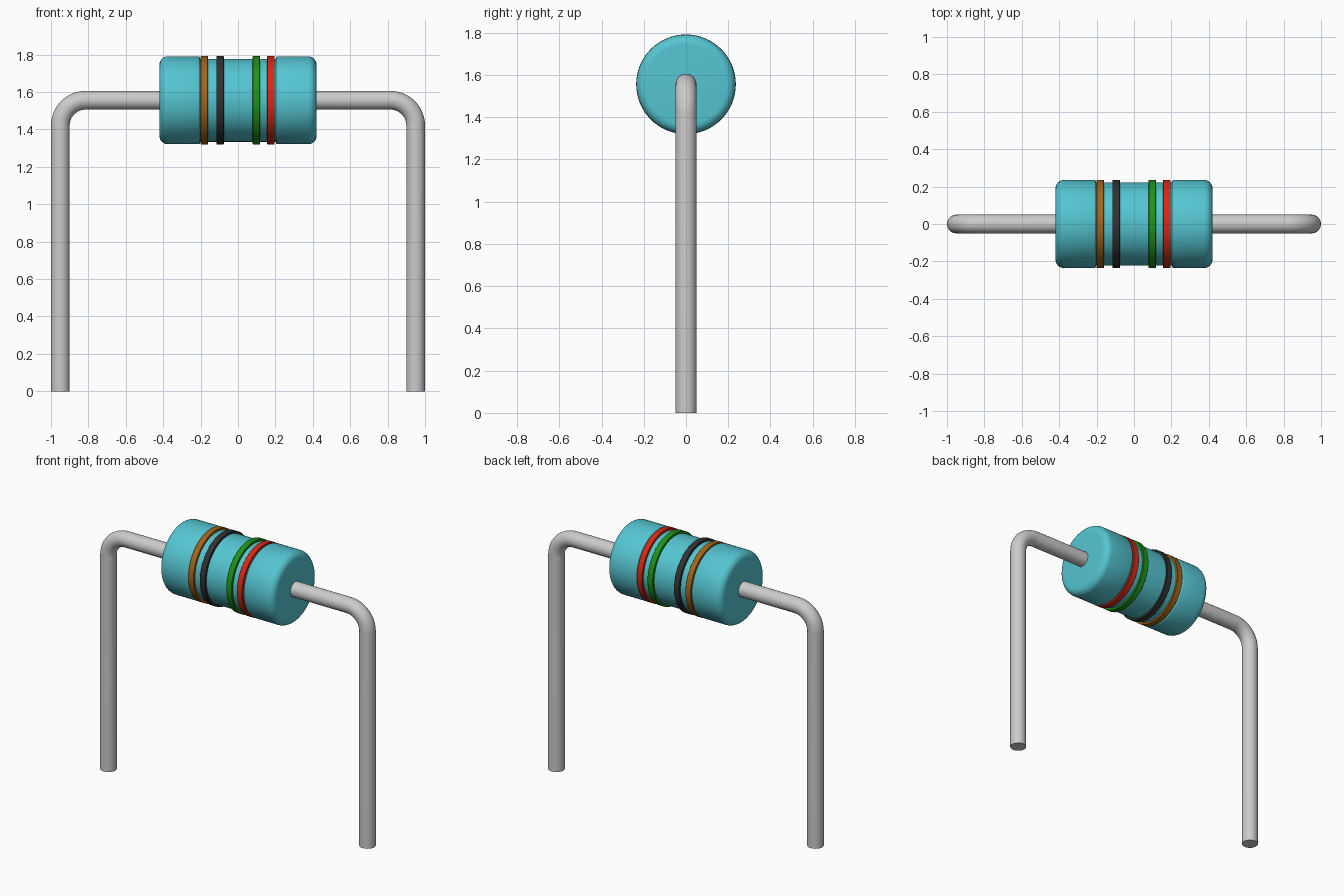
import bpy, bmesh, math
from mathutils import Vector

if "Cube" in bpy.data.objects:
    bpy.data.objects.remove(bpy.data.objects["Cube"])

AXIS_Z = 1.556      # height of the body axis
SEGMENTS = 64


def material(name, rgb):
    m = bpy.data.materials.new(name)
    m.use_nodes = True
    m.diffuse_color = (*rgb, 1)
    bsdf = m.node_tree.nodes["Principled BSDF"]
    bsdf.inputs["Base Color"].default_value = (*rgb, 1)
    bsdf.inputs["Roughness"].default_value = 0.5
    return m


def finish(name, bm, mat):
    bmesh.ops.recalc_face_normals(bm, faces=bm.faces)
    mesh = bpy.data.meshes.new(name)
    bm.to_mesh(mesh)
    bm.free()
    obj = bpy.data.objects.new(name, mesh)
    bpy.context.collection.objects.link(obj)
    mesh.materials.append(mat)
    bpy.ops.object.select_all(action='DESELECT')
    obj.select_set(True)
    bpy.context.view_layer.objects.active = obj
    bpy.ops.object.shade_smooth_by_angle(angle=math.radians(35))
    return obj


def skin(bm, rings, closed=False):
    """Join successive vertex rings with quads, capping the ends if open."""
    n = len(rings[0])
    pairs = list(zip(rings, rings[1:]))
    if closed:
        pairs.append((rings[-1], rings[0]))
    else:
        bm.faces.new(rings[0])
        bm.faces.new(rings[-1])
    for a, b in pairs:
        for i in range(n):
            j = (i + 1) % n
            bm.faces.new((a[i], a[j], b[j], b[i]))


def lathe(name, profile, mat, closed=False):
    """Spin an (x, radius) profile round the body axis."""
    bm = bmesh.new()
    rings = []
    for x, r in profile:
        angles = [2 * math.pi * i / SEGMENTS for i in range(SEGMENTS)]
        rings.append([bm.verts.new((x, r * math.cos(a), AXIS_Z + r * math.sin(a)))
                      for a in angles])
    skin(bm, rings, closed)
    return finish(name, bm, mat)


def lead(name, side, mat, radius=0.05, bend=0.135, sides=32):
    """Round wire: out of the body, round the bend and down to the ground."""
    cx, cz = 0.95 - bend, AXIS_Z - bend
    stations = [((0.38, AXIS_Z), 0)]
    for k in range(13):
        t = math.pi / 2 * k / 12
        stations.append(((cx + bend * math.sin(t), cz + bend * math.cos(t)), t))
    stations.append(((0.95, 0), math.pi / 2))
    bm = bmesh.new()
    rings = []
    for (x, z), t in stations:
        out = Vector((math.sin(t), 0, math.cos(t)))
        ring = []
        for i in range(sides):
            a = 2 * math.pi * i / sides
            p = Vector((x, 0, z)) + radius * (math.cos(a) * out + math.sin(a) * Vector((0, 1, 0)))
            ring.append(bm.verts.new((side * p.x, p.y, p.z)))
        rings.append(ring)
    skin(bm, rings)
    return finish(name, bm, mat)


teal = material("teal coating", (0.09, 0.56, 0.64))
metal = material("grey metal", (0.60, 0.60, 0.60))
brown = material("brown paint", (0.38, 0.13, 0.008))
black = material("black paint", (0.032, 0.032, 0.032))
green = material("green paint", (0.013, 0.29, 0.008))
red = material("red paint", (0.68, 0.022, 0.008))

# Body: rounded end caps with a slightly narrower waist
R, WAIST, END, FILLET = 0.235, 0.222, 0.42, 0.045
half = [(END - FILLET + FILLET * math.cos(t), R - FILLET + FILLET * math.sin(t))
        for t in (math.pi / 2 * k / 8 for k in range(9))]
half += [(0.213, R), (0.207, R - 0.002), (0.203, R - 0.007), (0.202, WAIST)]
lathe("body", half + [(-x, r) for x, r in reversed(half)], teal)

# Colour bands around the waist
for name, x, mat in (("brown_band", -0.18, brown), ("black_band", -0.096, black),
                     ("green_band", 0.098, green), ("red_band", 0.176, red)):
    w, top = 0.02, 0.236
    lathe(name, [(x - w, 0.215), (x - w, top - 0.002), (x - w + 0.002, top),
                 (x + w - 0.002, top), (x + w, top - 0.002), (x + w, 0.215)], mat, closed=True)

# Bent wire leads
lead("left_lead", 1, metal)
lead("right_lead", -1, metal)
